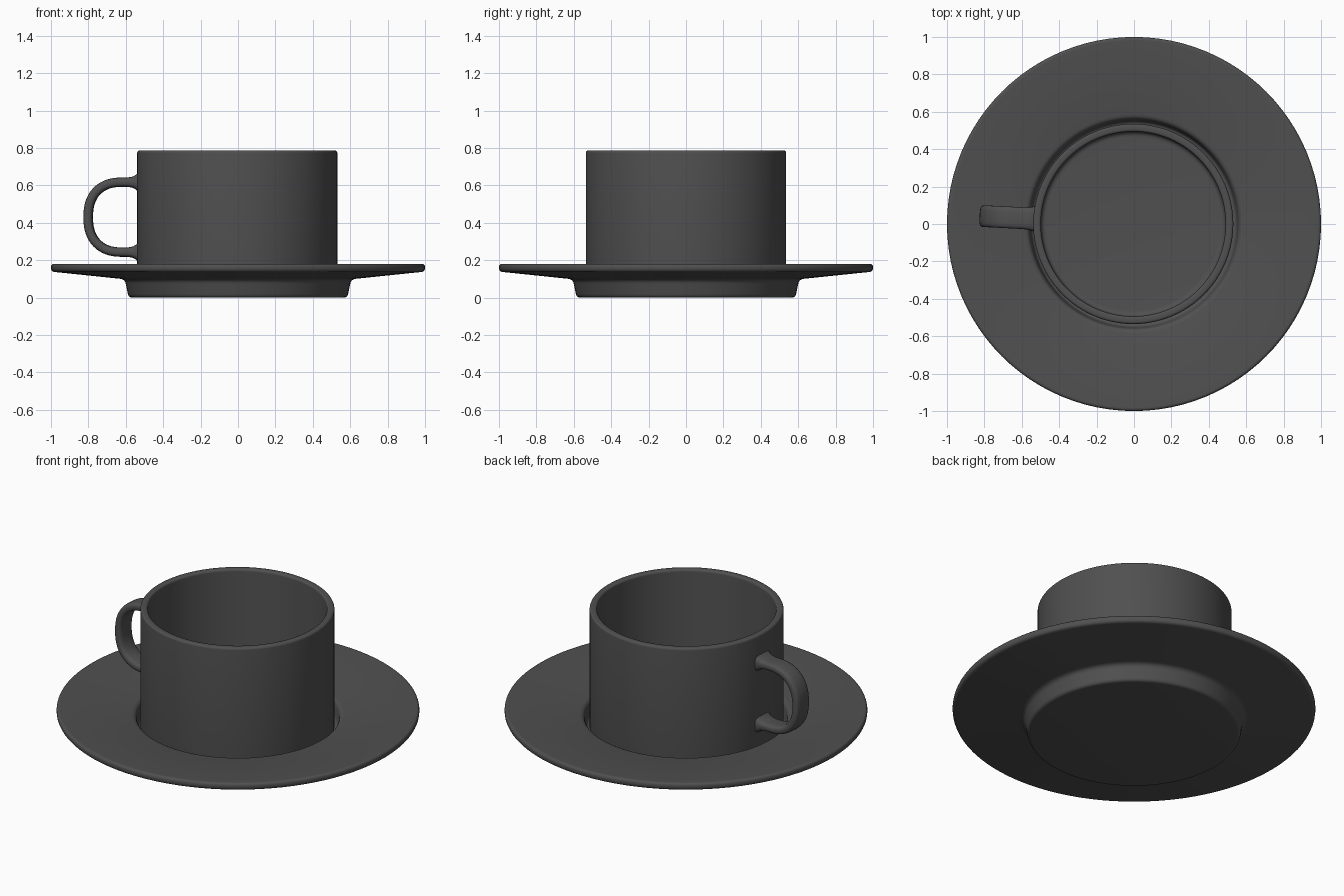
import bpy, bmesh, math
from mathutils import Vector

if "Cube" in bpy.data.objects:
    bpy.data.objects.remove(bpy.data.objects["Cube"])

SEG = 96

# Dark glaze shared by all parts
glaze = bpy.data.materials.new("dark_glaze")
glaze.diffuse_color = (0.08, 0.08, 0.08, 1)
glaze.use_nodes = True
glaze.node_tree.nodes["Principled BSDF"].inputs["Base Color"].default_value = glaze.diffuse_color


def rounded(points, steps=5):
    """Round each (r, z, size) corner of a profile with a small curve."""
    out = []
    for i, (r, z, size) in enumerate(points):
        p = Vector((r, z))
        if size == 0:
            out.append(p)
            continue
        prev, nxt = Vector(points[i - 1][:2]), Vector(points[i + 1][:2])
        a = p + (prev - p).normalized() * size
        b = p + (nxt - p).normalized() * size
        for k in range(steps + 1):
            t = k / steps
            out.append(a * (1 - t) ** 2 + p * 2 * t * (1 - t) + b * t * t)
    return out


def finish(name, bm):
    bmesh.ops.remove_doubles(bm, verts=bm.verts, dist=1e-5)
    bmesh.ops.recalc_face_normals(bm, faces=bm.faces)
    mesh = bpy.data.meshes.new(name)
    bm.to_mesh(mesh)
    bm.free()
    mesh.materials.append(glaze)
    obj = bpy.data.objects.new(name, mesh)
    bpy.context.collection.objects.link(obj)
    bpy.ops.object.select_all(action='DESELECT')
    obj.select_set(True)
    bpy.context.view_layer.objects.active = obj
    bpy.ops.object.shade_smooth_by_angle(angle=math.radians(35))
    return obj


def lathe(name, points):
    bm = bmesh.new()
    verts = [bm.verts.new((p.x, 0, p.y)) for p in rounded(points)]
    edges = [bm.edges.new(pair) for pair in zip(verts, verts[1:])]
    bmesh.ops.spin(bm, geom=verts + edges, cent=(0, 0, 0), axis=(0, 0, 1),
                   angle=math.tau, steps=SEG, use_merge=True)
    return finish(name, bm)


# Saucer: flat foot, sloping underside, rounded rim, recessed well
lathe("saucer", [
    (0, 0, 0), (0.585, 0, 0.02), (0.605, 0.098, 0.025), (1.0, 0.139, 0.02),
    (1.0, 0.182, 0.02), (0.562, 0.139, 0.025), (0.548, 0.05, 0.02), (0, 0.05, 0)])

# Cup: straight-walled with a rounded lip
cup = lathe("cup", [
    (0, 0.051, 0), (0.535, 0.051, 0.02), (0.535, 0.787, 0.015),
    (0.494, 0.787, 0.015), (0.494, 0.09, 0.03), (0, 0.09, 0)])
cup.location.x = -0.004

# Handle: flat rounded strap swept along a D-shaped path, flared at the cup
bm = bmesh.new()
path = [Vector((x, 0.617)) for x in (-0.52, -0.535, -0.548, -0.562, -0.59)]
for k in range(33):
    a = math.pi / 2 + math.pi * k / 32
    c, s = math.cos(a), math.sin(a)
    path.append(Vector((-0.62 - 0.182 * abs(c) ** 0.85,
                        0.43 + 0.187 * math.copysign(abs(s) ** 0.85, s))))
path += [Vector((p.x, 0.86 - p.y)) for p in reversed(path[:5])]
rings = []
for i, p in enumerate(path):
    tangent = (path[min(i + 1, len(path) - 1)] - path[max(i - 1, 0)]).normalized()
    normal = Vector((-tangent.y, tangent.x))
    flare = max(0, min(1, (p.x + 0.585) / 0.055)) ** 2
    half_thick, half_wide = 0.025 + 0.03 * flare, 0.058 + 0.012 * flare
    ring = []
    for j in range(24):
        a = math.tau * j / 24
        c, s = math.cos(a), math.sin(a)
        q = p + normal * half_thick * math.copysign(abs(c) ** 0.6, c)
        ring.append(bm.verts.new((q.x, half_wide * math.copysign(abs(s) ** 0.6, s), q.y)))
    rings.append(ring)
for r0, r1 in zip(rings, rings[1:]):
    for j in range(24):
        k = (j + 1) % 24
        bm.faces.new((r0[j], r0[k], r1[k], r1[j]))
bm.faces.new(rings[0])
bm.faces.new(rings[-1])
handle = finish("handle", bm)
handle.rotation_euler.z = math.radians(-3)
